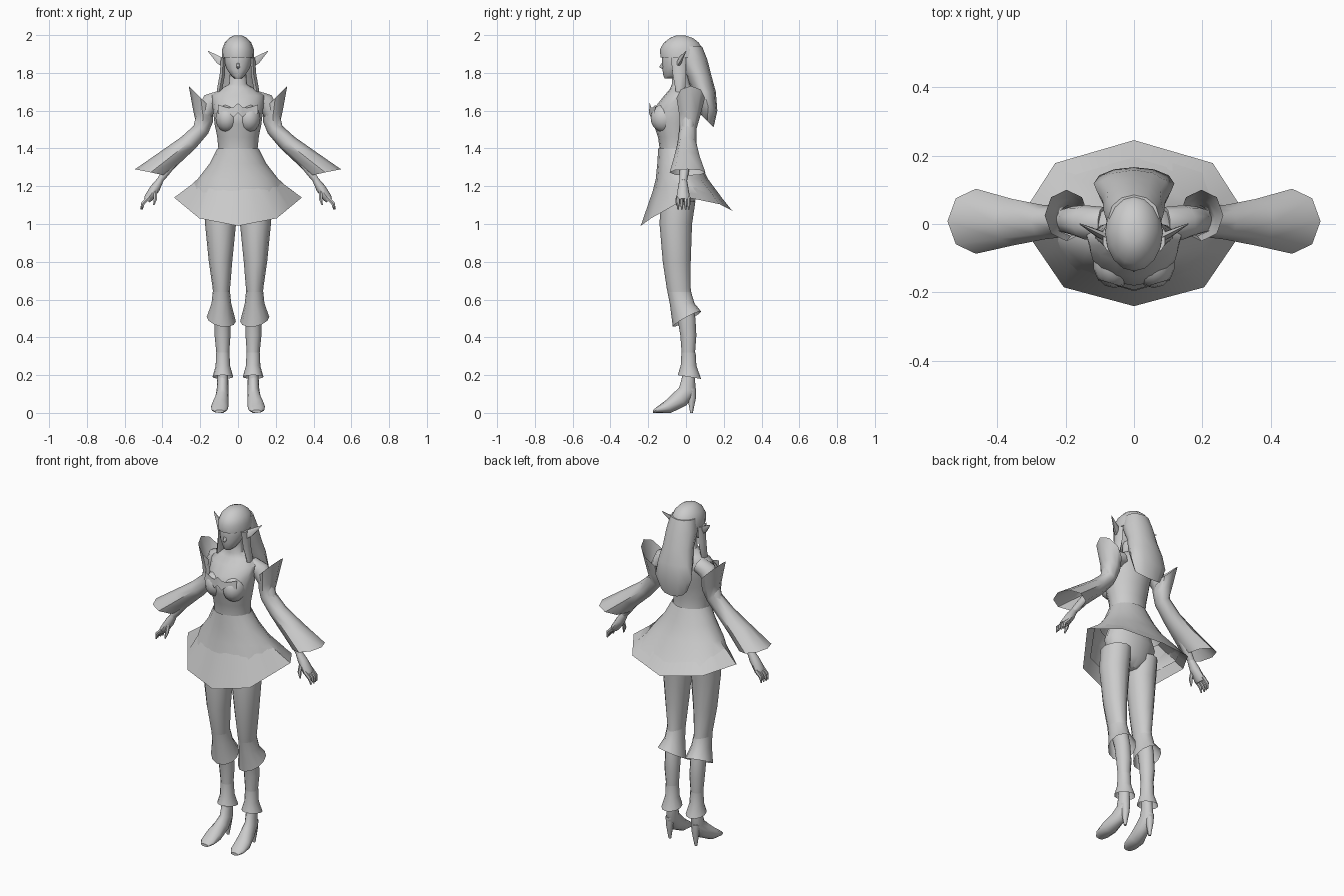
import bpy, bmesh, math
from mathutils import Vector as V

GREY = bpy.data.materials.new("plain_grey")
GREY.diffuse_color = (0.6, 0.6, 0.6, 1)


def finish(name, bm, angle=50):
    bmesh.ops.recalc_face_normals(bm, faces=bm.faces)
    me = bpy.data.meshes.new(name)
    bm.to_mesh(me)
    bm.free()
    me.materials.append(GREY)
    ob = bpy.data.objects.new(name, me)
    bpy.context.collection.objects.link(ob)
    bpy.ops.object.select_all(action='DESELECT')
    ob.select_set(True)
    bpy.context.view_layer.objects.active = ob
    bpy.ops.object.shade_smooth_by_angle(angle=math.radians(angle))
    return ob


def skin(name, rings, caps=(True, True), both=False, angle=50):
    """Bridge rings of points; both=True also makes the x-mirrored copy."""
    for side in ((1, -1) if both else (1,)):
        bm = bmesh.new()
        rows = [[bm.verts.new((p[0] * side, p[1], p[2])) for p in r] for r in rings]
        n = len(rows[0])
        for a, b in zip(rows, rows[1:]):
            for i in range(n):
                j = (i + 1) % n
                bm.faces.new((a[i], a[j], b[j], b[i]))
        for row, cap in ((rows[0], caps[0]), (rows[-1], caps[1])):
            if cap:
                bm.faces.new(row)
        label = name if not both else ("left_" if side > 0 else "right_") + name
        finish(label, bm, angle)


def oval(c, u, v, n=12):
    """Ring around c spanned by the half axes u and v."""
    c, u, v = V(c), V(u), V(v)
    return [c + u * math.sin(t) - v * math.cos(t)
            for t in (2 * math.pi * i / n for i in range(n))]


def level(z, cx, hw, yf, yb, n=12):
    """Horizontal ring from half width, front y and back y."""
    return oval((cx, (yf + yb) / 2, z), (hw, 0, 0), (0, (yb - yf) / 2, 0), n)


def tube(name, pts, n=8):
    """Mirrored tapering limb; each point is x, y, z, thickness in xz, thickness in y."""
    rings = []
    for i, p in enumerate(pts):
        t = V(pts[min(i + 1, len(pts) - 1)][:3]) - V(pts[max(i - 1, 0)][:3])
        u = V((0, 1, 0)).cross(t).normalized()
        rings.append(oval(p[:3], u * p[3], (0, p[4], 0), n))
    skin(name, rings, both=True)


# Torso and neck
skin("torso", [level(z, 0, w, f, b, 16) for z, w, f, b in (
    (1.03, .05, -.09, .0), (1.08, .13, -.12, .04), (1.18, .16, -.135, .06),
    (1.30, .11, -.135, .045), (1.40, .104, -.14, .035), (1.46, .11, -.148, .035),
    (1.53, .124, -.172, .048), (1.58, .13, -.18, .06), (1.63, .136, -.155, .065),
    (1.68, .14, -.115, .06), (1.715, .09, -.085, .045), (1.74, .048, -.075, .02),
    (1.81, .042, -.075, .01))])

# Bust
for s, side in ((1, "left"), (-1, "right")):
    bm = bmesh.new()
    bmesh.ops.create_uvsphere(bm, u_segments=14, v_segments=10, radius=1)
    for v in bm.verts:
        v.co = (s * .058 + v.co.x * .062, -.115 + v.co.y * .072, 1.56 + v.co.z * .075)
    finish(side + "_bust", bm)

# Zigzag chest trim
bm = bmesh.new()
half = ((0, 1.64, 1.59), (.025, 1.617, 1.565), (.05, 1.615, 1.592), (.075, 1.622, 1.575), (.105, 1.632, 1.585))
strip = [(-x, a, b) for x, a, b in half[:0:-1]] + list(half)
top = [bm.verts.new((x, -.192 + .3 * abs(x), a)) for x, a, b in strip]
low = [bm.verts.new((x, -.196 + .3 * abs(x), b)) for x, a, b in strip]
for i in range(len(strip) - 1):
    bm.faces.new((low[i], low[i + 1], top[i + 1], top[i]))
finish("chest_trim", bm)


# Two layered skirt with pointed hems
def hem(corners):
    """Closed 16 point hem from five corners running front to back."""
    pts = []
    for a, b in zip(corners, corners[1:]):
        pts += [V(a), (V(a) + V(b)) / 2]
    pts.append(V(corners[-1]))
    return pts + [V((-p.x, p.y, p.z)) for p in pts[-2:0:-1]]


skin("upper_skirt", [level(1.40, 0, .109, -.147, .042, 16), level(1.32, 0, .15, -.152, .075, 16),
     level(1.24, 0, .212, -.160, .115, 16),
     hem(((0, -.205, 1.055), (.18, -.155, 1.09), (.287, .01, 1.17), (.20, .15, 1.145), (0, .215, 1.105)))],
     (False, False))
skin("under_skirt", [level(1.25, 0, .19, -.15, .10, 16),
     hem(((0, -.24, .99), (.205, -.185, 1.03), (.338, .01, 1.14), (.23, .178, 1.105), (0, .245, 1.07)))],
     (False, False))

# Head and nose
skin("head", [level(z, 0, w, f, b) for z, w, f, b in (
    (1.77, .018, -.112, -.06), (1.785, .036, -.12, -.03), (1.82, .06, -.125, .0),
    (1.86, .074, -.127, .04), (1.92, .077, -.127, .055), (1.97, .05, -.09, .03))])
skin("nose", [oval((0, -.12, 1.84), (.012, 0, 0), (0, 0, .022), 6),
              oval((0, -.14, 1.832), (.003, 0, 0), (0, 0, .004), 6)])

# Hair cap with a straight fringe, long back hair, side locks
skin("hair_cap", [level(z, 0, w, f, b, 16) for z, w, f, b in (
    (1.882, .085, -.135, .09), (1.925, .084, -.138, .088), (1.96, .07, -.117, .068),
    (1.985, .046, -.085, .036), (1.997, .022, -.055, .0))])
skin("back_hair", [
    oval((0, .02, 1.94), (.074, 0, 0), (0, .065, 0)),
    oval((0, .035, 1.87), (.088, 0, 0), (0, .078, 0)),
    oval((0, .07, 1.78), (.092, 0, 0), (0, .066, 0)),
    oval((0, .095, 1.70), (.108, 0, 0), (0, .063, 0)),
    oval((0, .118, 1.62), (.118, 0, 0), (0, .048, -.02)),
    oval((0, .112, 1.545), (.085, 0, 0), (0, .034, -.034))])
tube("side_lock", [(.078, -.04, 1.88, .014, .04), (.083, -.035, 1.79, .016, .035),
                   (.098, -.03, 1.71, .016, .025), (.088, -.06, 1.62, .002, .003)], 6)

# Pointed ears
tube("ear", [(.07, -.045, 1.845, .022, .014), (.10, -.03, 1.868, .023, .012),
             (.158, 0, 1.915, .002, .002)], 6)

# Arms and hands
tube("arm", [(.09, .0, 1.665, .045, .05), (.145, .005, 1.645, .052, .05), (.18, .01, 1.58, .042, .042),
             (.21, .01, 1.5, .032, .034), (.30, .0, 1.385, .028, .028),
             (.385, -.01, 1.27, .022, .024), (.418, -.015, 1.225, .017, .02)], 10)
tube("palm", [(.41, -.015, 1.235, .017, .02), (.438, -.015, 1.19, .026, .028),
              (.472, -.015, 1.14, .024, .036), (.482, -.015, 1.125, .018, .034)])
for i, y in enumerate((-.042, -.022, -.002, .015)):
    tube("finger_%d" % (i + 1), [(.472, y, 1.14, .012, .01), (.503, y, 1.11, .011, .009),
                                 (.515 - .004 * abs(i - 1), y, 1.078, .004, .004)], 6)
tube("thumb", [(.438, -.03, 1.175, .012, .012), (.437, -.045, 1.135, .011, .01),
               (.446, -.05, 1.10, .004, .004)], 6)

# Sleeves: flared shoulder collar and wide bell mouth
skin("sleeve", [
    oval((.197, .025, 1.667), (.064, 0, .064), (0, .075, 0), 8),
    oval((.185, .02, 1.57), (.052, 0, .03), (0, .055, 0), 8),
    oval((.19, .01, 1.505), (.032, 0, .026), (0, .046, 0), 8),
    oval((.263, .005, 1.43), (.038, 0, .03), (0, .05, 0), 8),
    oval((.355, .005, 1.357), (.056, 0, .026), (0, .068, 0), 8),
    oval((.462, .008, 1.273), (.083, 0, .017), (0, .095, 0), 8)], (False, False), both=True)

# Trousers and knee cuffs
skin("trouser_leg", [level(z, x, w, f, b) for z, x, w, f, b in (
    (1.12, .092, .08, -.135, .05), (1.0, .0925, .082, -.14, .032), (.8, .0925, .062, -.123, .025),
    (.66, .088, .046, -.102, .025), (.59, .087, .043, -.085, .035))], both=True)
skin("knee_cuff", [level(.64, .088, .046, -.098, .027), level(.58, .088, .052, -.086, .045),
     oval((.0885, .005, .497), (.077, 0, .012), (0, .075, .04))], (False, False), both=True)

# Shins and ankle cuffs
skin("shin", [level(z, x, w, f, b) for z, x, w, f, b in (
    (.62, .087, .04, -.08, .03), (.5, .083, .042, -.045, .05), (.41, .082, .042, -.03, .055),
    (.28, .08, .031, -.02, .045), (.17, .08, .027, -.022, .04))], both=True)
skin("ankle_cuff", [level(.32, .081, .036, -.024, .051), level(.25, .08, .038, -.028, .055),
     oval((.08, .018, .19), (.055, 0, 0), (0, .062, -.01))], (False, False), both=True)

# High heeled shoes
skin("shoe", [
    oval((.08, .015, .21), (.028, 0, 0), (0, -.03, 0)),
    oval((.082, .008, .12), (.031, 0, 0), (0, -.045, .012)),
    oval((.086, -.03, .075), (.037, 0, 0), (0, -.032, .035)),
    oval((.096, -.09, .036), (.046, 0, 0), (0, -.01, .036)),
    oval((.098, -.145, .019), (.043, 0, 0), (0, 0, .019)),
    oval((.098, -.174, .008), (.024, 0, 0), (0, 0, .008))], both=True)
skin("heel", [level(.13, .084, .026, .0, .054, 8), level(.08, .085, .02, .008, .053, 8),
              level(0, .086, .008, .022, .036, 8)], both=True)
